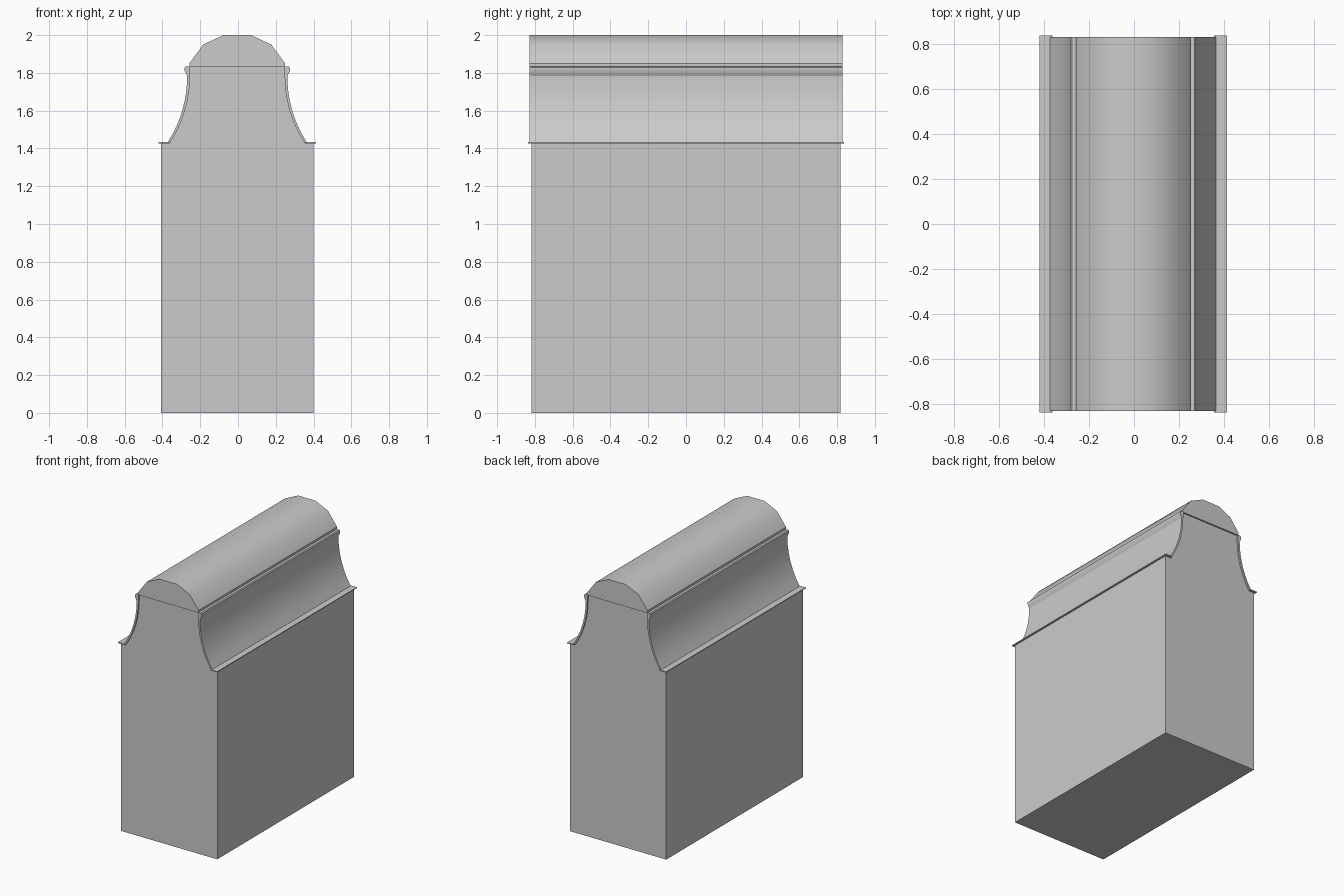
import bpy, bmesh
from math import sin, cos, radians

if "Cube" in bpy.data.objects:
    bpy.data.objects.remove(bpy.data.objects["Cube"])

CX = -0.004  # profile centre in x


def extrude_profile(name, pts, half_y):
    """Extrude a closed (x, z) outline along y."""
    bm = bmesh.new()
    face = bm.faces.new([bm.verts.new((x + CX, -half_y, z)) for x, z in pts])
    ext = bmesh.ops.extrude_face_region(bm, geom=[face], use_keep_orig=True)
    moved = [g for g in ext["geom"] if isinstance(g, bmesh.types.BMVert)]
    bmesh.ops.translate(bm, verts=moved, vec=(0, 2 * half_y, 0))
    bmesh.ops.recalc_face_normals(bm, faces=bm.faces)
    me = bpy.data.meshes.new(name)
    bm.to_mesh(me)
    bm.free()
    me.shade_smooth()
    me.set_sharp_from_angle(angle=radians(30))
    ob = bpy.data.objects.new(name, me)
    bpy.context.collection.objects.link(ob)
    return ob


def symmetric(right):
    return right + [(-x, z) for x, z in reversed(right)]


def cove(offset, steps=6, radius=0.636, sweep=33.4):
    """Concave arc from the ledge up to the neck."""
    angles = [radians(sweep * (1 - i / steps)) for i in range(steps + 1)]
    return [(0.265 + offset + radius * (1 - cos(a)), 1.78 - radius * sin(a))
            for a in angles]


# Main block with its coved shoulders
extrude_profile("body", symmetric(
    [(0.403, 0), (0.403, 1.43)] + cove(-0.014) + [(0.251, 1.832)]), 0.818)

# Rounded, faceted cap on top
extrude_profile("cap", symmetric(
    [(0.254, 1.832), (0.254, 1.85), (0.18, 1.95), (0.073, 2.0)]), 0.829)

# Side mouldings: cove lining, bead under the cap and thin ledge
for side, s in (("left", -1), ("right", 1)):
    lining = cove(0) + [(0.265, 1.79)] + [(0.251, 1.79)] + cove(-0.014)[::-1]
    bead = [(0.25, 1.782), (0.264, 1.782), (0.278, 1.81), (0.278, 1.828),
            (0.272, 1.834), (0.25, 1.834)]
    ledge = [(0.358, 1.427), (0.416, 1.427), (0.416, 1.433), (0.358, 1.433)]
    for part, pts, half in (("cove_lining", lining, 0.829),
                            ("bead", bead, 0.829), ("ledge", ledge, 0.837)):
        extrude_profile(f"{side}_{part}", [(s * x, z) for x, z in pts], half)
